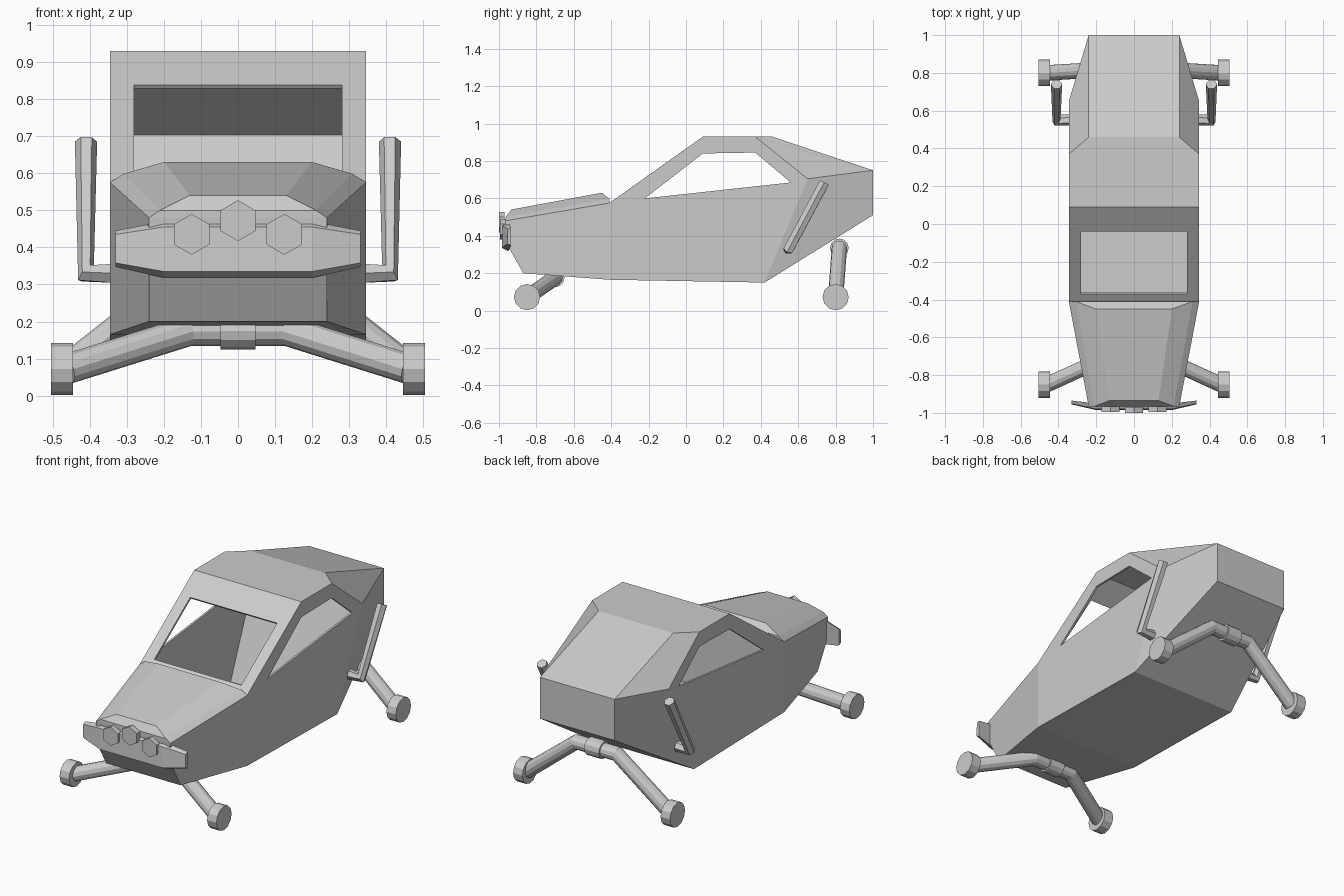
import bpy
import bmesh
import math
from mathutils import Vector

if "Cube" in bpy.data.objects:
    bpy.data.objects.remove(bpy.data.objects["Cube"])

GREY = (0.6, 0.6, 0.6, 1)
grey = bpy.data.materials.new("plain grey")
grey.use_nodes = True
grey.diffuse_color = GREY
grey.node_tree.nodes["Principled BSDF"].inputs["Base Color"].default_value = GREY


def add_object(name, mesh):
    ob = bpy.data.objects.new(name, mesh)
    bpy.context.collection.objects.link(ob)
    mesh.materials.clear()
    mesh.materials.append(grey)
    return ob


def panels(name, half, faces):
    """Flat panels: lower-case keys are left points, upper-case their mirrors."""
    bm = bmesh.new()
    verts = {}
    for key, (x, y, z) in half.items():
        verts[key] = bm.verts.new((x, y, z))
        verts[key.upper()] = bm.verts.new((-x, y, z))
    for face in faces:
        bm.faces.new([verts[k] for k in face])
        other = face.swapcase()[::-1]
        if set(other) != set(face):
            bm.faces.new([verts[k] for k in other])
    bmesh.ops.recalc_face_normals(bm, faces=bm.faces)
    mesh = bpy.data.meshes.new(name)
    bm.to_mesh(mesh)
    bm.free()
    return add_object(name, mesh)


def tube(name, points, radius, resolution):
    """Faceted tube along a path, with closed ends."""
    curve = bpy.data.curves.new(name + "_path", "CURVE")
    curve.dimensions = "3D"
    curve.bevel_depth = radius
    curve.bevel_resolution = resolution
    curve.use_fill_caps = True
    spline = curve.splines.new("POLY")
    spline.points.add(len(points) - 1)
    for p, co in zip(spline.points, points):
        p.co = (*co, 1)
    temp = bpy.data.objects.new(name + "_path", curve)
    mesh = bpy.data.meshes.new_from_object(temp)
    bpy.data.objects.remove(temp)
    for poly in mesh.polygons:
        poly.use_smooth = False
    return add_object(name, mesh)


def prism(name, sides, radius, depth, centre, axis):
    """Upright polygon prism turned to point along an axis."""
    bm = bmesh.new()
    bmesh.ops.create_cone(bm, cap_ends=True, segments=sides, radius1=radius,
                          radius2=radius, depth=depth)
    turn = Vector((0, 0, 1)).rotation_difference(Vector(axis)).to_matrix()
    bmesh.ops.rotate(bm, verts=bm.verts, matrix=turn)
    bmesh.ops.translate(bm, verts=bm.verts, vec=centre)
    mesh = bpy.data.meshes.new(name)
    bm.to_mesh(mesh)
    bm.free()
    return add_object(name, mesh)


W, N = 0.345, 0.24  # half widths of the cabin and of the tapered ends

# Hollow cabin with side windows, open windscreen and rear bulkhead
cabin = panels("cabin", {
    "a": (W, -0.41, 0.575), "b": (W, 0.09, 0.93), "c": (W, 0.37, 0.93),
    "d": (W, 0.65, 0.705), "e": (W, 0.42, 0.15), "f": (W, -0.41, 0.165),
    "g": (W, -0.22, 0.6), "h": (W, 0.09, 0.84), "i": (W, 0.37, 0.845),
    "j": (W, 0.56, 0.685),
    "p": (0.28, -0.37, 0.603), "q": (0.28, -0.04, 0.838),
}, ["abhg", "bcih", "cdji", "defagj",
    "abqp", "bBQq", "aApP".replace("pP", "Pp"), "bcCB", "cdDC", "deED",
    "efFE", "faAF"])
wall = cabin.modifiers.new("wall", "SOLIDIFY")
wall.thickness = 0.012
wall.offset = -1

# Tapered tail
panels("tail", {
    "c": (W, 0.37, 0.93), "d": (W, 0.65, 0.705), "e": (W, 0.42, 0.15),
    "g": (N, 0.46, 0.93), "h": (N, 1.0, 0.75), "i": (N, 1.0, 0.51),
}, ["cgGC", "ghHG", "cdhg", "deih", "hiIH", "eiIE", "cdDC", "deED"])

# Tapered nose
panels("nose", {
    "a": (W, -0.41, 0.575), "f": (W, -0.41, 0.165),
    "p": (N, -0.87, 0.2), "q": (N, -0.955, 0.35), "r": (N, -0.965, 0.48),
}, ["afpqr", "fpPF", "pqQP", "qrRQ", "arRA", "afFA"])

# Raised hood with sloping shoulders
panels("hood", {
    "a": (W, -0.41, 0.575), "b": (0.31, -0.41, 0.598), "c": (0.2, -0.45, 0.63),
    "p": (N, -0.965, 0.48), "q": (0.21, -0.965, 0.5), "r": (0.13, -0.935, 0.54),
}, ["abqp", "bcrq", "crRC", "qrRQ", "pqQP", "bcCB", "abBA", "apPA"])

# Swept front bumper
panels("bumper", {
    "a": (0.2, -0.985, 0.335), "b": (0.2, -0.98, 0.455),
    "c": (0.2, -0.95, 0.47), "d": (0.2, -0.95, 0.318),
    "p": (0.33, -0.955, 0.358), "q": (0.33, -0.952, 0.435),
    "r": (0.33, -0.935, 0.445), "s": (0.33, -0.935, 0.347),
}, ["abBA", "bcCB", "cdDC", "daAD", "abqp", "bcrq", "cdsr", "daps", "pqrs"])

# Three hexagonal lamps
for name, x, y, z in (("right_lamp", -0.125, -0.98, 0.435),
                      ("middle_lamp", 0, -0.985, 0.472),
                      ("left_lamp", 0.125, -0.98, 0.435)):
    prism(name, 6, 0.055, 0.03, (x, y, z), (0, -1, 0))

# Axles, legs and wheels
for end, hub, foot in (("front", (-0.70, 0.175), (-0.85, 0.072)),
                       ("rear", (0.82, 0.335), (0.80, 0.072))):
    prism(end + "_hub", 12, 0.05, 0.095, (0, *hub), (1, 0, 0))
    tube(end + "_legs", [(-0.46, *foot), (-0.13, *hub), (0.13, *hub), (0.46, *foot)],
         0.041, 4)
    for side, s in (("left", 1), ("right", -1)):
        prism(f"{end}_{side}_wheel", 12, 0.07, 0.06, (s * 0.475, *foot), (1, 0, 0))

# Bent exhaust pipes on the flanks
for side, s in (("left", 1), ("right", -1)):
    tube(side + "_pipe", [(s * 0.33, 0.55, 0.33), (s * 0.41, 0.55, 0.33),
                          (s * 0.41, 0.74, 0.685)], 0.03, 1)
